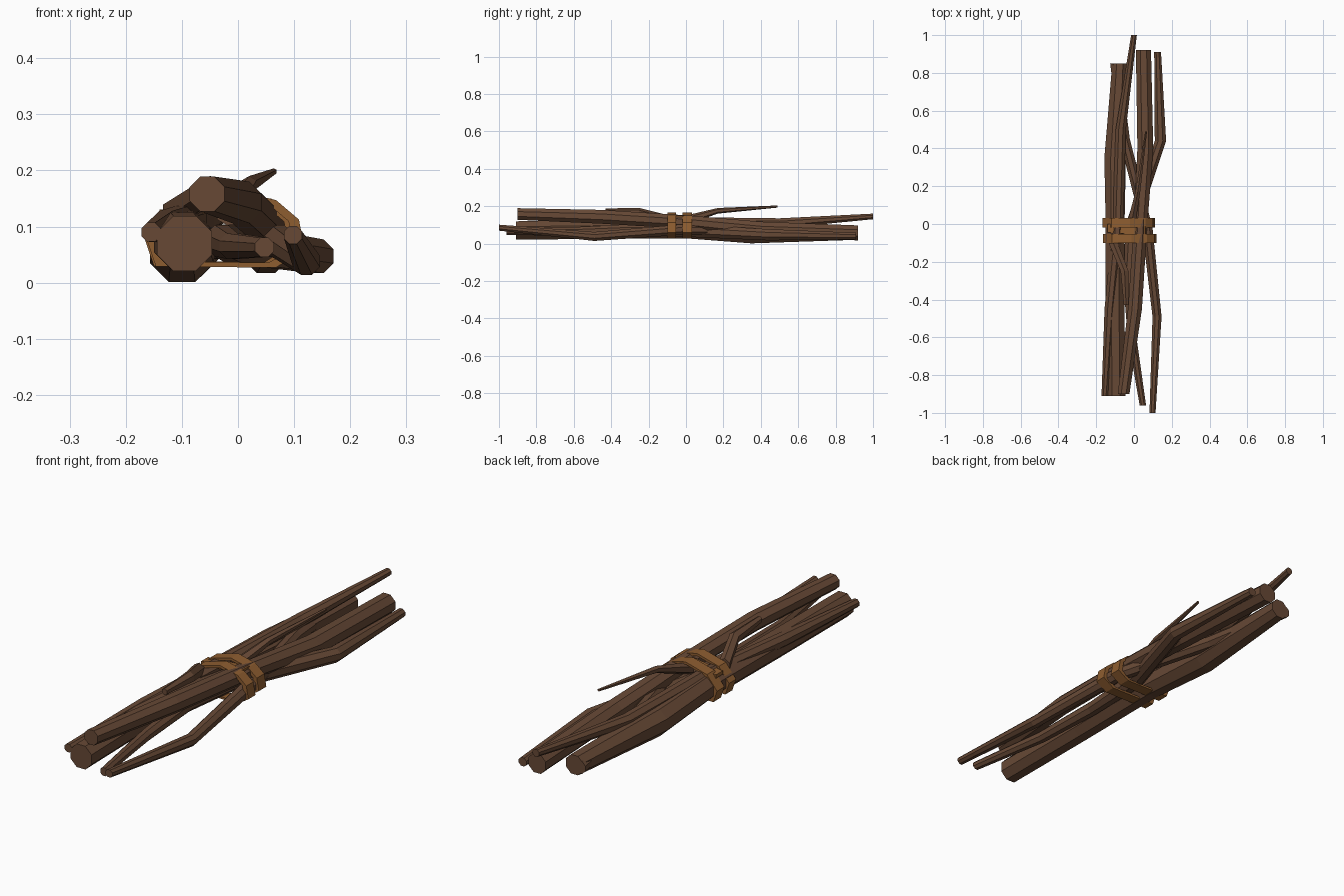
import bpy, bmesh, math
from mathutils import Vector

if "Cube" in bpy.data.objects:
    bpy.data.objects.remove(bpy.data.objects["Cube"])

def material(name, col):
    m = bpy.data.materials.new(name)
    m.diffuse_color = (*col, 1)
    m.use_nodes = True
    m.node_tree.nodes["Principled BSDF"].inputs["Base Color"].default_value = m.diffuse_color
    return m

bark = material("brown bark", (0.135, 0.066, 0.036))
leather = material("tan leather", (0.27, 0.11, 0.03))

def finish(name, bm, mat):
    bmesh.ops.recalc_face_normals(bm, faces=bm.faces)
    me = bpy.data.meshes.new(name)
    bm.to_mesh(me)
    bm.free()
    me.materials.append(mat)
    ob = bpy.data.objects.new(name, me)
    bpy.context.collection.objects.link(ob)
    return ob

def stick(name, path, sides=8):
    """Tapered low-poly branch through (x, y, z, radius) points, rings facing y."""
    bm = bmesh.new()
    rings = []
    for x, y, z, r in path:
        R = r / math.cos(math.pi / sides)
        rings.append([bm.verts.new((x + R * math.cos((i + .5) * math.tau / sides), y,
                                    z + R * math.sin((i + .5) * math.tau / sides)))
                      for i in range(sides)])
    for a, b in zip(rings, rings[1:]):
        for i in range(sides):
            j = (i + 1) % sides
            bm.faces.new((a[i], a[j], b[j], b[i]))
    bm.faces.new(rings[0])
    bm.faces.new(rings[-1])
    return finish(name, bm, bark)

# Main branches, front to back
stick("thick_branch", [(-.095, -.91, .07, .049), (-.1, -.45, .075, .05), (-.1, 0, .078, .05),
                       (-.1, .35, .058, .057), (-.075, .85, .058, .04)])
stick("upper_branch", [(-.055, -.90, .158, .031), (.005, -.45, .143, .037), (.035, 0, .115, .036),
                       (.06, .4, .075, .042), (.05, .92, .057, .04)])
stick("left_branch", [(-.155, -.91, .09, .017), (-.128, -.45, .1, .028), (-.085, 0, .112, .029),
                      (-.07, .5, .108, .027), (0, 1, .145, .015)])
stick("low_branch", [(.047, -.96, .063, .017), (-.01, -.6, .065, .023), (-.03, -.3, .075, .028),
                     (-.01, 0, .07, .034), (.14, .44, .047, .03), (.125, .91, .04, .018)])
stick("right_branch", [(.098, -1, .085, .016), (.122, -.49, .038, .024), (.07, -.02, .075, .028),
                       (-.05, .45, .07, .028), (-.1, .85, .055, .026)])

# Side twigs
stick("back_twig", [(-.015, .0, .125, .022), (.02, .17, .175, .013), (.064, .49, .198, .005)], 6)
stick("front_twig", [(-.11, -.1, .125, .024), (-.05, -.25, .166, .021), (-.042, -.43, .174, .012)], 6)

# Leather bands: faceted loop profile with thickness
profile = [(-.15, .03), (.06, .028), (.11, .06), (.1, .112), (.06, .146),
           (-.02, .165), (-.12, .138), (-.167, .08)]

def band(name, y0, y1, s, shift=0):
    bm = bmesh.new()
    cx, cz = -.03, .09
    def ring(y, k):
        return [bm.verts.new((cx + shift + (x - cx) * k, y, cz + (z - cz) * k)) for x, z in profile]
    loops = [ring(y0, s), ring(y1, s), ring(y1, s * .86), ring(y0, s * .86)]
    n = len(profile)
    for a, b in zip(loops, loops[1:] + loops[:1]):
        for i in range(n):
            j = (i + 1) % n
            bm.faces.new((a[i], a[j], b[j], b[i]))
    finish(name, bm, leather)

band("front_band", -.1, -.053, 1.02, .006)
band("back_band", -.018, .032, 1.0)

# Diagonal strap joining the two bands over the top
bm = bmesh.new()
for z in (.135, .15):
    pts = [(-.14, -.045, z - .02), (-.14, .0, z - .02), (.06, -.01, z), (.06, -.06, z)]
    vs = [bm.verts.new(p) for p in pts]
    bm.faces.new(vs)
bm.verts.ensure_lookup_table()
for i in range(4):
    j = (i + 1) % 4
    bm.faces.new((bm.verts[i], bm.verts[j], bm.verts[j + 4], bm.verts[i + 4]))
finish("cross_strap", bm, leather)
